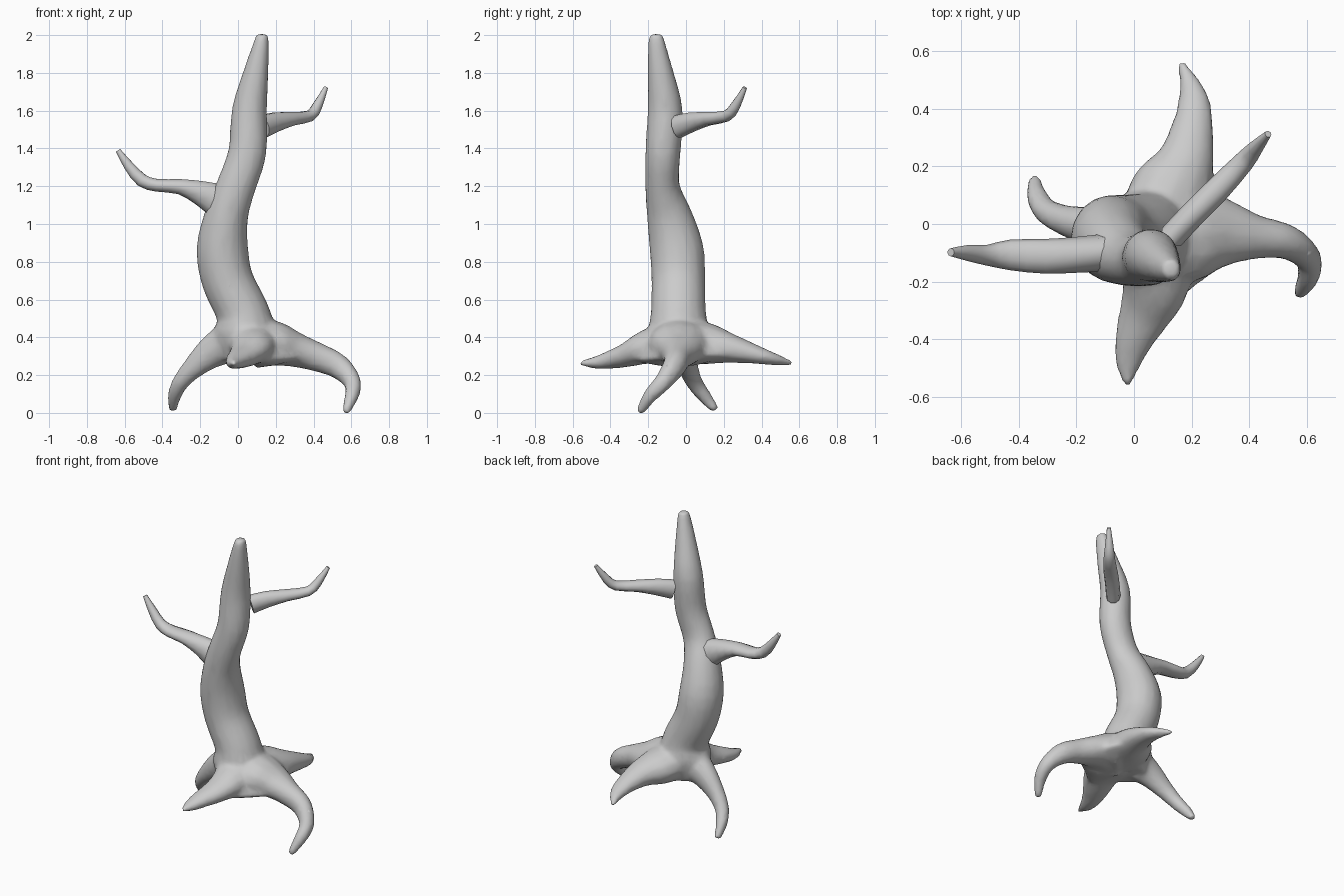
import bpy, bmesh
from math import cos, sin, pi
from mathutils import Vector, Matrix

Z = Vector((0, 0, 1))
Y = Vector((0, 1, 0))


def smooth_path(pts, n):
    """Catmull-Rom refinement of a list of (x, y, z, half_width, half_height)."""
    out = []
    for i in range(len(pts) - 1):
        quad = (pts[max(i - 1, 0)], pts[i], pts[i + 1], pts[min(i + 2, len(pts) - 1)])
        for k in range(n):
            t = k / n
            out.append([b + .5 * t * (c - a + t * (2 * a - 5 * b + 4 * c - d
                                                   + t * (3 * (b - c) + d - a)))
                        for a, b, c, d in zip(*quad)])
    return out + [list(pts[-1])]


def add_tube(bm, pts, sides, up=Z, n=3):
    """Sweep elliptical rings along a smoothed path."""
    pts = smooth_path(pts, n)
    c = [Vector(p[:3]) for p in pts]
    rings = []
    for i, p in enumerate(pts):
        t = (c[min(i + 1, len(c) - 1)] - c[max(i - 1, 0)]).normalized()
        side = t.cross(up).normalized()
        top = side.cross(t)
        rings.append([bm.verts.new(c[i] + side * p[3] * cos(2 * pi * k / sides)
                                   + top * p[4] * sin(2 * pi * k / sides))
                      for k in range(sides)])
    for a, b in zip(rings, rings[1:]):
        for k in range(sides):
            j = (k + 1) % sides
            bm.faces.new((a[k], a[j], b[j], b[k])).smooth = True
    bm.faces.new(rings[0][::-1])
    bm.faces.new(rings[-1])


def add_hull(bm, points):
    """Convex web from the foot of the trunk to the given points."""
    foot = [(0.03 + .13 * cos(k * pi / 5), -0.04 + .13 * sin(k * pi / 5), 0.48)
            for k in range(10)]
    verts = [bm.verts.new(p) for p in foot + points]
    res = bmesh.ops.convex_hull(bm, input=verts)
    loose = [v for v in verts if v.is_valid and not v.link_faces]
    bmesh.ops.delete(bm, geom=loose, context='VERTS')


def make_object(name, bm):
    bmesh.ops.recalc_face_normals(bm, faces=bm.faces)
    me = bpy.data.meshes.new(name)
    bm.to_mesh(me)
    bm.free()
    ob = bpy.data.objects.new(name, me)
    bpy.context.collection.objects.link(ob)
    return ob


def branch(name, pts):
    bm = bmesh.new()
    add_tube(bm, pts, 10, n=2)
    return make_object(name, bm)


# Branches, pushed into the trunk
branch("left_branch", [
    (-0.11, -0.10, 1.125, .065, .095), (-0.20, -0.107, 1.165, .062, .068),
    (-0.31, -0.112, 1.198, .06, .042), (-0.43, -0.107, 1.205, .053, .035),
    (-0.51, -0.108, 1.232, .036, .036), (-0.58, -0.10, 1.31, .027, .027),
    (-0.635, -0.098, 1.39, .014, .014)])
branch("right_branch", [
    (0.13, -0.045, 1.515, .045, .063), (0.20, 0.03, 1.54, .045, .053),
    (0.29, 0.12, 1.558, .044, .037), (0.38, 0.215, 1.572, .036, .03),
    (0.42, 0.262, 1.625, .027, .027), (0.465, 0.312, 1.722, .012, .012)])

# Trunk: a swaying tapered column with a flared foot
trunk = [
    (0.04, -0.04, 0.28, .13, .12), (0.035, -0.04, 0.42, .165, .16),
    (0.025, -0.04, 0.53, .142, .147),
    (-0.055, -0.04, 0.70, .138, .143), (-0.083, -0.05, 0.87, .138, .144),
    (-0.06, -0.09, 1.05, .116, .12), (-0.01, -0.125, 1.20, .105, .092),
    (0.05, -0.122, 1.38, .102, .094), (0.06, -0.11, 1.60, .094, .094),
    (0.095, -0.135, 1.80, .068, .07), (0.122, -0.155, 1.95, .044, .048),
    (0.13, -0.155, 2.006, .034, .037)]

# Roots: overlapping limbs fused with the trunk
roots = [
    [(0.08, -0.04, .38, .15, .12), (0.20, -0.035, .365, .165, .12),
     (0.30, -0.03, .335, .128, .094), (0.42, -0.045, .295, .08, .078),
     (0.53, -0.062, .247, .062, .068), (0.605, -0.12, .165, .048, .05),
     (0.602, -0.19, .09, .04, .04), (0.568, -0.248, 0.0, .023, .023)],
    [(0.08, 0.0, .38, .14, .12), (0.13, 0.12, .365, .14, .11),
     (0.18, 0.22, .345, .102, .083), (0.206, 0.36, .312, .07, .053),
     (0.203, 0.45, .288, .052, .037), (0.16, 0.57, .262, .012, .012)],
    [(0.07, -0.06, .38, .14, .12), (0.075, -0.21, .348, .12, .092),
     (0.038, -0.31, .307, .094, .066), (0.0, -0.40, .282, .07, .05),
     (-0.02, -0.48, .266, .05, .034), (-0.022, -0.563, .264, .014, .014)],
    [(0.0, -0.04, .39, .12, .12), (-0.12, -0.015, .335, .08, .095),
     (-0.23, 0.01, .245, .056, .063), (-0.305, 0.045, .16, .046, .046),
     (-0.338, 0.10, .085, .038, .038), (-0.345, 0.16, .012, .023, .023)]]
bm = bmesh.new()
add_tube(bm, trunk, 16, Y)
for r in roots:
    add_tube(bm, r, 12)
# Webs between the right root and its front and back neighbours
add_hull(bm, [(.32, -.04, .41), (.34, -.13, .29), (.06, -.28, .38),
              (.12, -.29, .275), (.1, -.04, .235), (.2, -.14, .25)])
add_hull(bm, [(.32, -.02, .41), (.32, .09, .30), (.17, .22, .42),
              (.26, .23, .30), (.1, -.04, .235), (.2, .06, .25)])
tree = make_object("trunk_and_roots", bm)
m = tree.modifiers.new("fuse", 'REMESH')
m.mode = 'VOXEL'
m.voxel_size = 0.014
m.use_smooth_shade = True
m = tree.modifiers.new("soften", 'SMOOTH')
m.factor = 0.5
m.iterations = 12
m = tree.modifiers.new("reduce", 'DECIMATE')
m.ratio = 0.3
